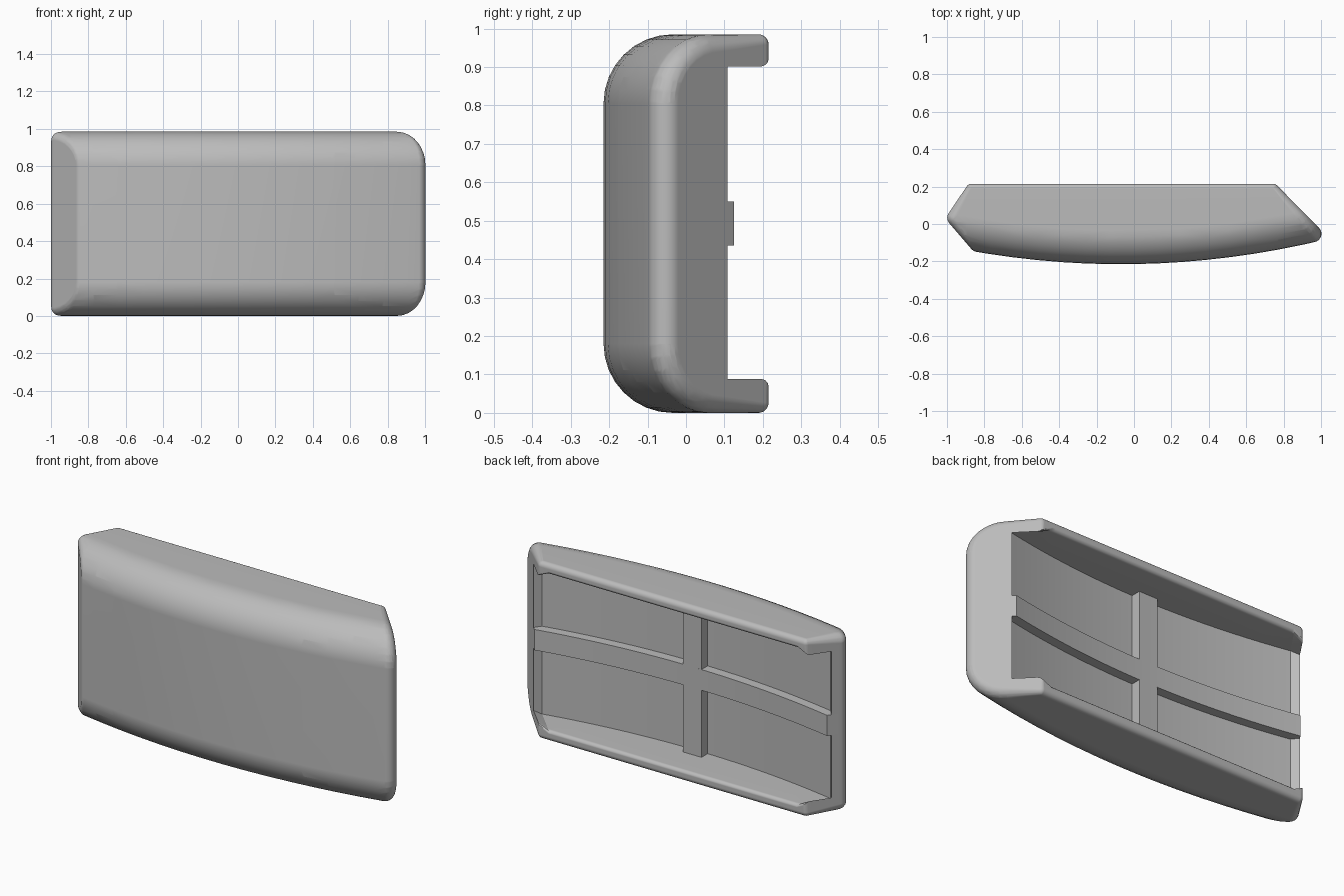
import bpy, bmesh, math
from mathutils import Vector

if "Cube" in bpy.data.objects:
    bpy.data.objects.remove(bpy.data.objects["Cube"])

HEIGHT, BACK, FILLET = 0.985, 0.215, 0.18
POCKET_LOW, POCKET_HIGH = 0.062, 0.928
APEX = -0.07

grey = bpy.data.materials.new("plain_grey")
grey.use_nodes = True
grey.diffuse_color = (0.5, 0.5, 0.5, 1)
grey.node_tree.nodes["Principled BSDF"].inputs["Base Color"].default_value = (0.5, 0.5, 0.5, 1)

# End planes in plan: two points each
ENDS = [((-0.86, -0.145), (-1.01, 0.03)),
        ((-1.01, 0.03), (-0.885, BACK)),
        ((0.756, BACK), (1.045, -0.077))]


def arc(x, depth, radius):
    """Shallow curve running across the width."""
    return depth + (x - APEX) ** 2 / (2 * radius)


def outer(x):
    return arc(x, -0.215, 4.5)


def inner(x):
    return arc(x, -0.02, 4.5)


def rib_back(x):
    return arc(x, 0.034, 4.6)


def sweep(x0, x1, steps, section):
    """Loft a (y, z) section along x into a closed solid."""
    bm = bmesh.new()
    rings = []
    for i in range(steps + 1):
        x = x0 + (x1 - x0) * i / steps
        rings.append([bm.verts.new((x, y, z)) for y, z in section(x)])
    n = len(rings[0])
    for a, b in zip(rings, rings[1:]):
        for k in range(n):
            bm.faces.new((a[k], a[(k + 1) % n], b[(k + 1) % n], b[k]))
    bm.faces.new(rings[0])
    bm.faces.new(rings[-1])
    bmesh.ops.recalc_face_normals(bm, faces=bm.faces[:])
    return bm


def end_plane(end, inset):
    """Point, outward normal and backward direction of an end plane."""
    p, q = [Vector((x, y, 0)) for x, y in end]
    along = (q - p).normalized()
    if along.y < 0:
        along.negate()
    normal = Vector((along.y, -along.x, 0))
    if normal.dot(p) < 0:
        normal.negate()
    return p - normal * inset, normal, along


def slice_at(bm, point, normal, clear):
    cut = bmesh.ops.bisect_plane(bm, geom=bm.verts[:] + bm.edges[:] + bm.faces[:],
                                 plane_co=point, plane_no=normal, clear_outer=clear)
    if clear:
        edges = [e for e in cut["geom_cut"] if isinstance(e, bmesh.types.BMEdge)]
        bmesh.ops.contextual_create(bm, geom=edges)


def trim_ends(bm, ends, inset=0.0):
    """Cut the solid off at the slanted end planes, moved inwards by inset."""
    for end in ends:
        point, normal, along = end_plane(end, inset)
        slice_at(bm, point, normal, True)
    bmesh.ops.remove_doubles(bm, verts=bm.verts[:], dist=0.0005)
    bmesh.ops.recalc_face_normals(bm, faces=bm.faces[:])


def make_object(name, bm):
    mesh = bpy.data.meshes.new(name)
    bm.to_mesh(mesh)
    bm.free()
    mesh.materials.append(grey)
    obj = bpy.data.objects.new(name, mesh)
    bpy.context.collection.objects.link(obj)
    return obj


def activate(obj):
    bpy.ops.object.select_all(action="DESELECT")
    obj.select_set(True)
    bpy.context.view_layer.objects.active = obj


def core_points(r):
    """Corners of the outer body shrunk by r on every side."""
    def section(x):
        f = FILLET - r
        y = outer(x) + FILLET
        turns = [math.radians(90 * k / 8) for k in range(9)]
        low = [(y - f * math.sin(t), r + f * (1 - math.cos(t))) for t in turns]
        high = [(a, HEIGHT - b) for a, b in reversed(low)]
        return [(BACK - r, r)] + low + high + [(BACK - r, HEIGHT - r)]
    bm = sweep(-1.15, 1.15, 18, section)
    trim_ends(bm, ENDS, r)
    points = [v.co.copy() for v in bm.verts]
    bm.free()
    return points


# Directions of a unit ball whose poles lie along x
BALL = [Vector((math.cos(a), math.sin(a) * math.cos(b), math.sin(a) * math.sin(b)))
        for a in (math.pi * i / 12 for i in range(1, 12))
        for b in (math.pi * j / 16 for j in range(32))]
BALL += [Vector((1, 0, 0)), Vector((-1, 0, 0))]

# Rounded outer body: hull of balls set in the shrunken body, finer at the back
ROUND, BACK_ROUND = 0.045, 0.027
balls = [(p, ROUND) for p in core_points(ROUND)]
balls += [(p, BACK_ROUND) for p in core_points(BACK_ROUND)
          if p.y > BACK - BACK_ROUND - 0.001]
bm = bmesh.new()
for p, r in balls:
    for d in BALL:
        bm.verts.new(p + d * r)
bmesh.ops.convex_hull(bm, input=bm.verts[:], use_existing_faces=False)
loose = [v for v in bm.verts if not v.link_faces]
bmesh.ops.delete(bm, geom=loose, context="VERTS")
bmesh.ops.remove_doubles(bm, verts=bm.verts[:], dist=0.0008)
bmesh.ops.dissolve_limit(bm, angle_limit=math.radians(0.3),
                         verts=bm.verts[:], edges=bm.edges[:])
bmesh.ops.recalc_face_normals(bm, faces=bm.faces[:])
shell = make_object("shell", bm)


# Pocket open at the back and both ends, with rounded lips
def pocket_section(x):
    low = [(inner(x), POCKET_LOW), (0.197, POCKET_LOW), (0.207, POCKET_LOW - 0.004),
           (0.213, POCKET_LOW - 0.011), (BACK, POCKET_LOW - 0.018),
           (0.4, POCKET_LOW - 0.018)]
    middle = POCKET_LOW + POCKET_HIGH
    return low + [(a, middle - b) for a, b in reversed(low)]


# The pocket narrows to a raised sloping rim at each end
RIM_WIDTH, RIM_RISE = 0.045, 0.028
bm = sweep(-1.2, 1.2, 32, pocket_section)
for end in ENDS[1:]:
    point, normal, along = end_plane(end, RIM_WIDTH)
    slice_at(bm, point, normal, False)
trim_ends(bm, ENDS[1:], -0.003)
for end in ENDS[1:]:
    point, normal, along = end_plane(end, RIM_WIDTH)
    for v in bm.verts:
        w = min(max((v.co - point).dot(normal) / RIM_WIDTH, 0), 1)
        v.co.z += RIM_RISE * w * (1 if v.co.z < HEIGHT / 2 else -1)
        if v.co.y < 0.15:
            v.co += along * (RIM_RISE * w / along.y)
cutter = make_object("pocket_cutter", bm)
cutter.hide_render = True
pocket = shell.modifiers.new("pocket", "BOOLEAN")
pocket.operation = "DIFFERENCE"
pocket.solver = "EXACT"
pocket.object = cutter
activate(shell)
bpy.ops.object.modifier_apply(modifier=pocket.name)
bpy.data.objects.remove(cutter)


# Crossed stiffening ribs on the inside
def rib(name, x0, x1, z0, z1, steps):
    def section(x):
        a, b = inner(x) - 0.004, rib_back(x)
        return [(a, z0), (b, z0), (b, z1), (a, z1)]
    bm = sweep(x0, x1, steps, section)
    trim_ends(bm, ENDS)
    return make_object(name, bm)


RIB_LOW, RIB_HIGH = 0.435, 0.55
RIB_LEFT, RIB_RIGHT = -0.005, -0.119
parts = [shell,
         rib("long_rib", -1.2, 1.2, RIB_LOW, RIB_HIGH, 32),
         rib("lower_upright_rib", RIB_RIGHT, RIB_LEFT, POCKET_LOW - 0.004, RIB_LOW, 2),
         rib("upper_upright_rib", RIB_RIGHT, RIB_LEFT, RIB_HIGH, POCKET_HIGH + 0.004, 2)]

for obj in parts:
    activate(obj)
    bpy.ops.object.shade_smooth_by_angle(angle=math.radians(28))

# Keep the broad faces evenly shaded next to the roundings
evening = shell.modifiers.new("even_shading", "WEIGHTED_NORMAL")
evening.keep_sharp = True
